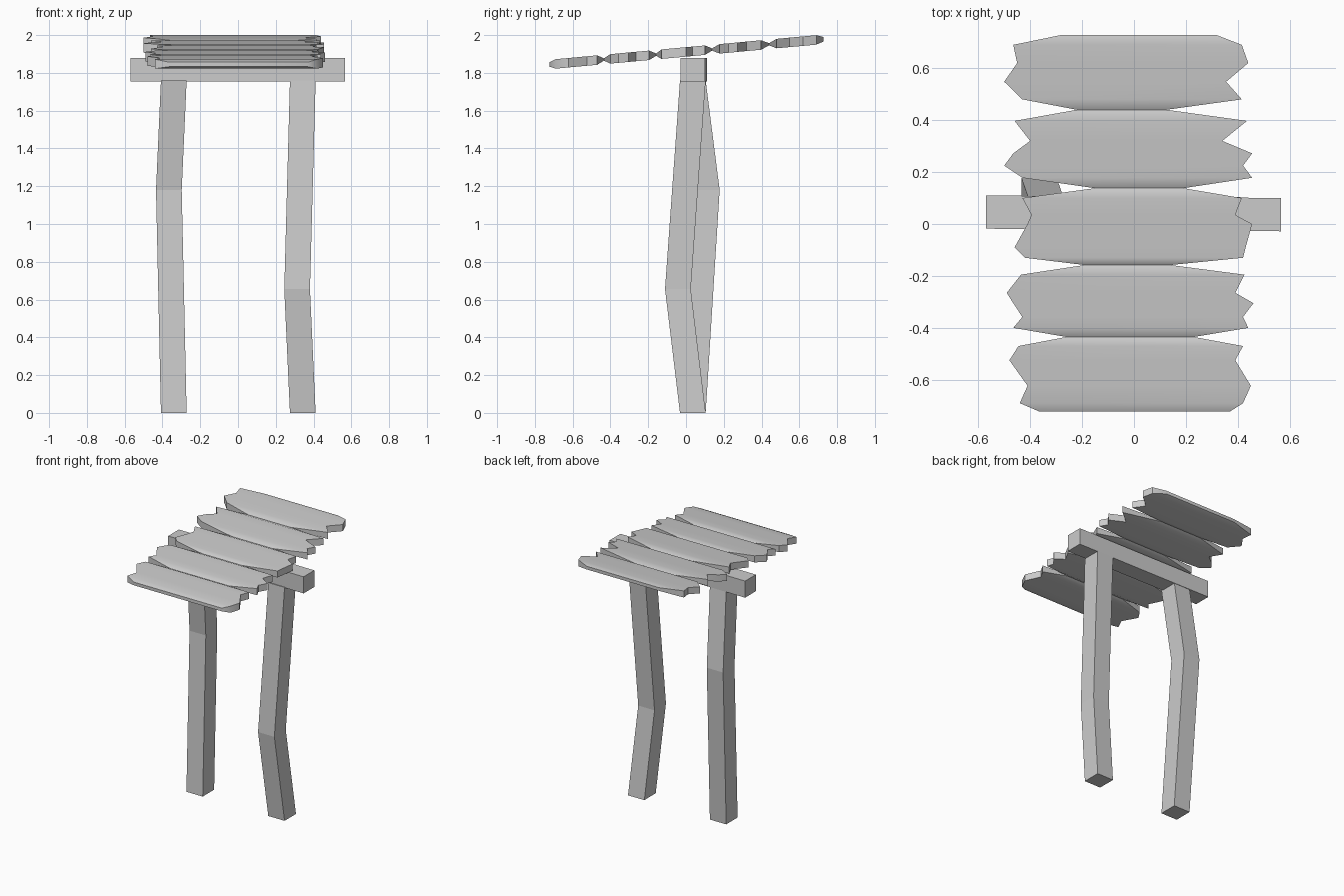
import bpy, bmesh, math

if "Cube" in bpy.data.objects:
    bpy.data.objects.remove(bpy.data.objects["Cube"])


def loft(name, rings):
    """Skin a row of four-cornered rings and cap both ends."""
    bm = bmesh.new()
    rows = [[bm.verts.new(p) for p in ring] for ring in rings]
    for a, b in zip(rows, rows[1:]):
        for i in range(4):
            j = (i + 1) % 4
            bm.faces.new((a[i], a[j], b[j], b[i]))
    bm.faces.new(rows[0])
    bm.faces.new(rows[-1])
    bmesh.ops.recalc_face_normals(bm, faces=bm.faces)
    mesh = bpy.data.meshes.new(name)
    bm.to_mesh(mesh)
    bm.free()
    ob = bpy.data.objects.new(name, mesh)
    bpy.context.collection.objects.link(ob)
    return ob


def post(name, path, h=0.068):
    """Square post following a bent centre line."""
    return loft(name, [[(x - h, y - h, z), (x + h, y - h, z),
                        (x + h, y + h, z), (x - h, y + h, z)] for x, y, z in path])


# Crooked legs
post("left_leg", [(-0.34, 0.036, 0), (-0.366, 0.11, 1.18), (-0.34, 0.036, 1.76)])
post("right_leg", [(0.343, 0.036, 0), (0.313, -0.043, 0.655), (0.343, 0.036, 1.76)])

# Cross beam, very slightly skewed
loft("cross_beam", [[(x, y - 0.064, 1.755), (x, y + 0.064, 1.755),
                     (x, y + 0.064, 1.88), (x, y - 0.064, 1.88)]
                    for x, y in ((-0.57, 0.046), (0.567, 0.036))])

# Ragged planks: rows of (y, left x, right x), one list per plank
planks = [
    [(.69, -.465, .415), (.62, -.45, .44), (.548, -.50, .355), (.48, -.43, .415)],
    [(.397, -.46, .435), (.32, -.40, .34), (.272, -.465, .455),
     (.225, -.50, .42), (.178, -.43, .455)],
    [(.10, -.43, .415), (.035, -.395, .39), (0, -.41, .455),
     (-.09, -.46, .43), (-.13, -.42, .42)],
    [(-.195, -.435, .425), (-.265, -.49, .39), (-.305, -.465, .46),
     (-.358, -.43, .42), (-.40, -.465, .44)],
    [(-.47, -.445, .42), (-.525, -.48, .39), (-.623, -.41, .45), (-.69, -.44, .42)],
]
# Thin rows at the outer edges and where planks meet: (y, left x, right x, half thickness)
seams = [(.727, -.285, .32, .012), (.44, -.22, .125, .006), (.138, -.15, .19, .006),
         (-.158, -.19, .14, .006), (-.435, -.26, .23, .006), (-.722, -.365, .37, .012)]

rows = [seams[0]]
for plank, seam in zip(planks, seams[1:]):
    rows += [(y, l, r, 0.025) for y, l, r in plank] + [seam]

rings = []
for y, l, r, h in rows:
    z = 1.911 + 0.092 * y
    rings.append([(l, y, z - h), (r, y, z - h), (r, y, z + h), (l, y, z + h)])
roof = loft("plank_roof", rings)

bpy.ops.object.select_all(action='DESELECT')
roof.select_set(True)
bpy.context.view_layer.objects.active = roof
bpy.ops.object.shade_smooth_by_angle(angle=math.radians(40))
